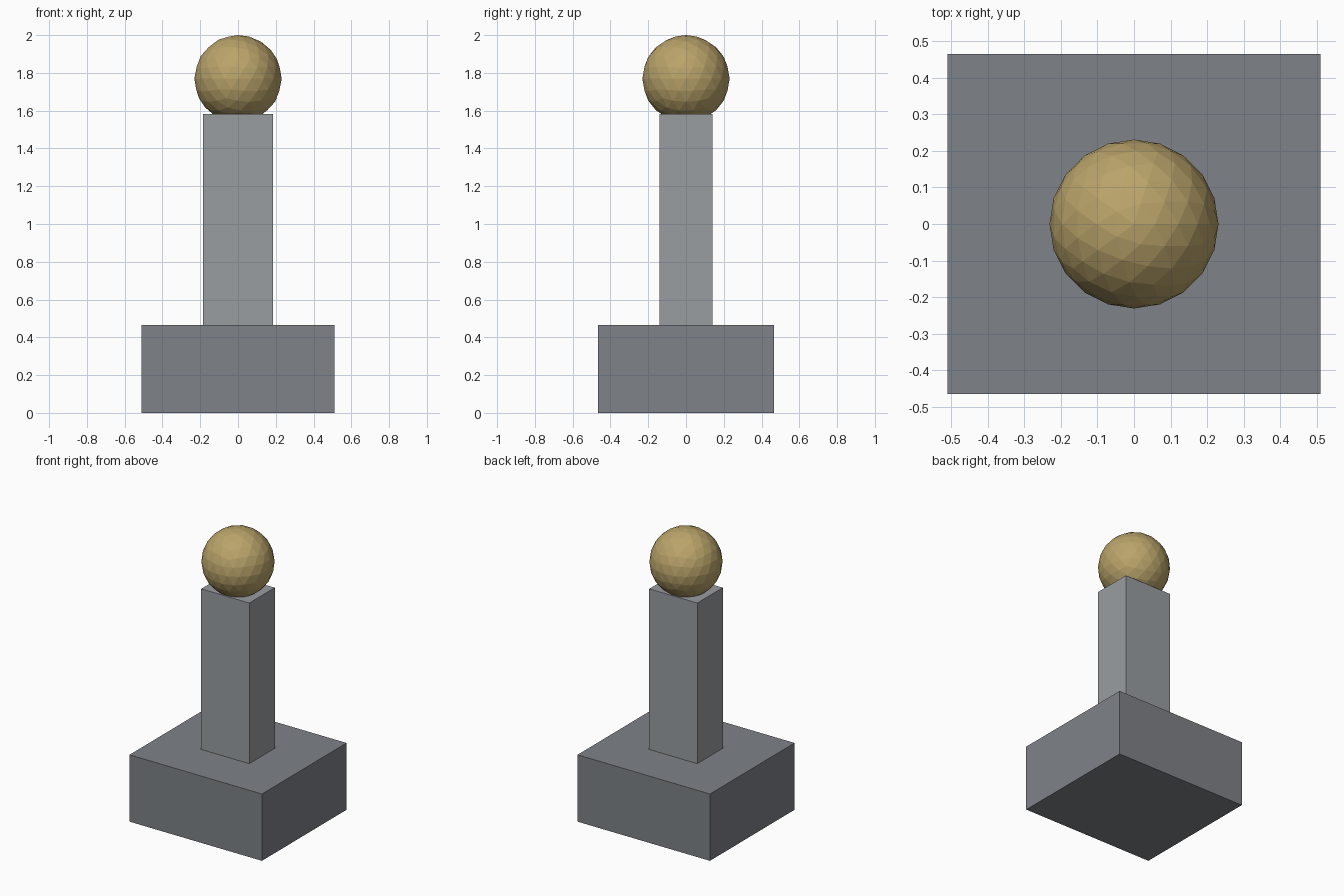
import bpy

if "Cube" in bpy.data.objects:
    bpy.data.objects.remove(bpy.data.objects["Cube"])


def paint(obj, name, color):
    mat = bpy.data.materials.new(name)
    mat.diffuse_color = (*color, 1)
    mat.use_nodes = True
    mat.node_tree.nodes["Principled BSDF"].inputs["Base Color"].default_value = mat.diffuse_color
    obj.data.materials.append(mat)


def box(name, size_x, size_y, z0, z1):
    bpy.ops.mesh.primitive_cube_add(size=1, location=(0, 0, (z0 + z1) / 2))
    obj = bpy.context.object
    obj.name = name
    obj.scale = (size_x, size_y, z1 - z0)
    bpy.ops.object.transform_apply(location=False, rotation=False, scale=True)
    return obj


# Wide dark plinth
base = box("base", 1.02, 0.93, 0.0, 0.465)
paint(base, "dark_stone", (0.21, 0.223, 0.246))

# Slender rectangular pillar
pillar = box("pillar", 0.37, 0.28, 0.465, 1.583)
paint(pillar, "light_stone", (0.319, 0.337, 0.352))

# Faceted ball, slightly sunk into the pillar top
bpy.ops.mesh.primitive_ico_sphere_add(subdivisions=3, radius=0.231, location=(0, 0, 1.769))
ball = bpy.context.object
ball.name = "ball"
paint(ball, "dull_gold", (0.49, 0.37, 0.145))
